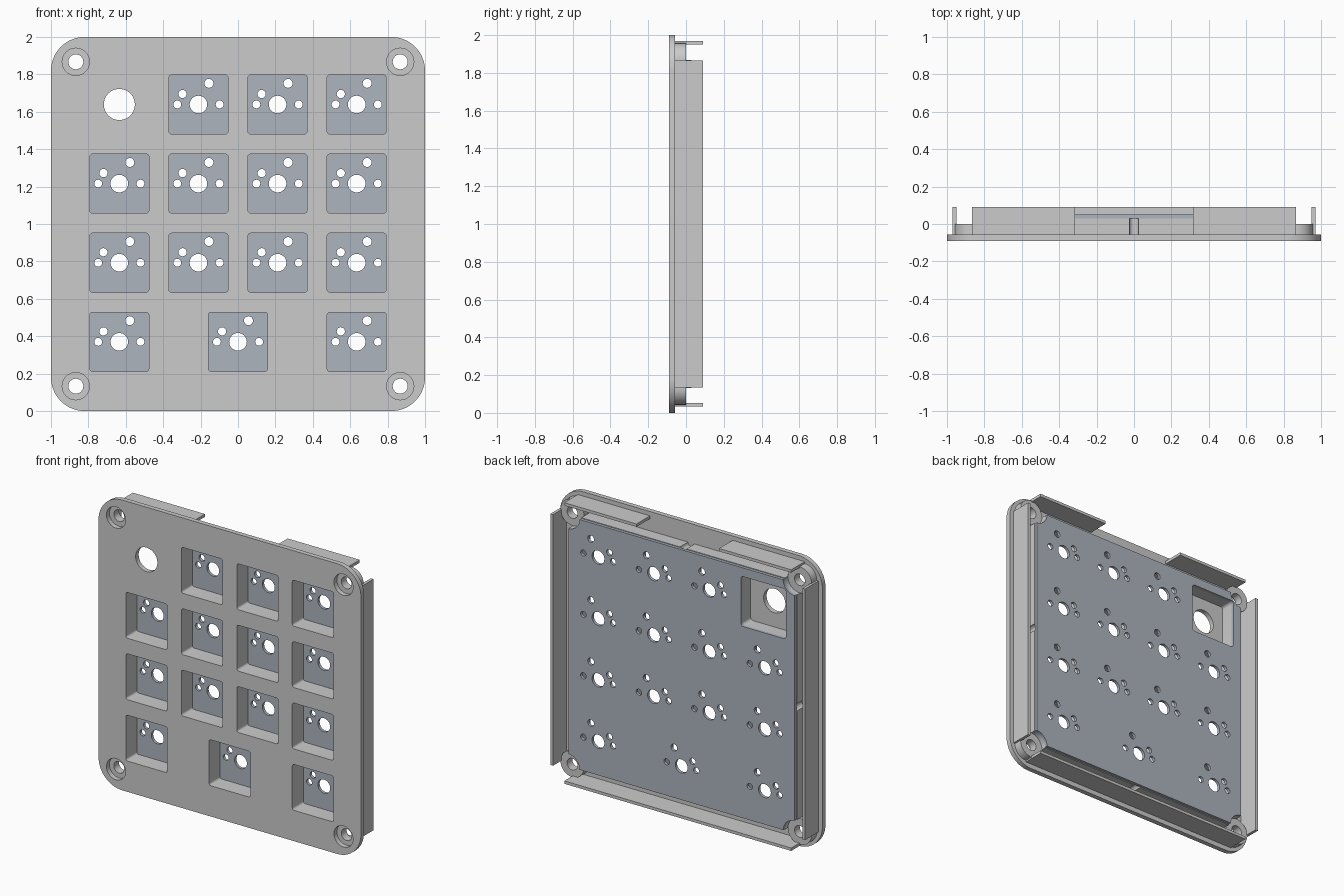
import bpy, bmesh
from math import sin, cos, pi, radians

if "Cube" in bpy.data.objects:
    bpy.data.objects.remove(bpy.data.objects["Cube"])

PITCH = 0.423
ROWS = [0.37 + PITCH * i for i in range(4)]
COLS = [PITCH * (i - 1.5) for i in range(4)]
KEYS = [(x, z) for z in ROWS[1:] for x in COLS if not (z == ROWS[3] and x == COLS[0])]
KEYS += [(COLS[0], ROWS[0]), (0, ROWS[0]), (COLS[3], ROWS[0])]
SCREW = 0.867


def arc(x, z, r, a0, a1, n):
    return [(x + r * cos(radians(a0 + (a1 - a0) * i / n)),
             z + r * sin(radians(a0 + (a1 - a0) * i / n))) for i in range(n + 1)]


def circle(x, z, r, n=32):
    return arc(x, z, r, 0, 360, n)[:-1]


def rounded(x, z, hx, hz, r, n=4):
    pts = []
    for k, (sx, sz) in enumerate([(1, 1), (-1, 1), (-1, -1), (1, -1)]):
        pts += arc(x + sx * (hx - r), z + sz * (hz - r), r, k * 90, k * 90 + 90, n)
    return pts


def bitten_square(c, bite, groove=0):
    """Square with round bites at the corners and an optional groove mid-side."""
    quarter = arc(SCREW, SCREW, bite, 270, 180, 12)
    quarter[0], quarter[-1] = (c, quarter[0][1]), (quarter[-1][0], c)
    if groove:
        quarter += arc(0, c, groove, 360, 180, 10)
    pts = []
    for k in range(4):
        s, t = round(sin(k * pi / 2)), round(cos(k * pi / 2))
        pts += [(x * t - z * s, x * s + z * t + 1) for x, z in quarter]
    return pts


def slab(name, outlines, y0, y1, mat=None):
    """Filled outlines (first is outside, rest are holes) extruded from y0 to y1."""
    cu = bpy.data.curves.new(name, 'CURVE')
    cu.dimensions, cu.fill_mode, cu.extrude = '2D', 'BOTH', (y1 - y0) / 2
    for pts in outlines:
        sp = cu.splines.new('POLY')
        sp.points.add(len(pts) - 1)
        for p, (x, z) in zip(sp.points, pts):
            p.co = (x, z, 0, 1)
        sp.use_cyclic_u = True
    ob = bpy.data.objects.new(name, cu)
    bpy.context.collection.objects.link(ob)
    ob.rotation_euler.x = pi / 2
    ob.location.y = (y0 + y1) / 2
    bpy.ops.object.select_all(action='DESELECT')
    ob.select_set(True)
    bpy.context.view_layer.objects.active = ob
    bpy.ops.object.convert(target='MESH')
    ob = bpy.context.object
    bm = bmesh.new()
    bm.from_mesh(ob.data)
    bmesh.ops.remove_doubles(bm, verts=bm.verts, dist=1e-5)
    bmesh.ops.recalc_face_normals(bm, faces=bm.faces)
    bm.to_mesh(ob.data)
    bm.free()
    bpy.ops.object.shade_smooth_by_angle(angle=radians(30))
    if mat:
        ob.data.materials.clear()
        ob.data.materials.append(mat)
    return ob


def box_outline(x0, x1, z0, z1):
    return [(x0, z0), (x1, z0), (x1, z1), (x0, z1)]


board_mat = bpy.data.materials.new("board_blue_grey")
board_mat.diffuse_color = (0.42, 0.46, 0.52, 1)
board_mat.use_nodes = True
board_mat.node_tree.nodes["Principled BSDF"].inputs["Base Color"].default_value = board_mat.diffuse_color

corners = [(sx * SCREW, 1 + sz * SCREW) for sx in (-1, 1) for sz in (-1, 1)]
key_windows = [rounded(x, z, 0.158, 0.158, 0.015) for x, z in KEYS]
knob_pocket = rounded(-0.625, 1.63, 0.172, 0.172, 0.02)

# Front plate with key windows, knob hole and screw recesses
slab("front_plate",
     [rounded(0, 1, 1, 1, 0.18, 16), circle(COLS[0], ROWS[3], 0.083, 48)]
     + key_windows + [circle(x, z, 0.073) for x, z in corners], -0.09, -0.057)

# Thick core behind the plate, carrying the key wells
slab("key_well_core", [bitten_square(0.867, 0.092, 0.025), knob_pocket] + key_windows,
     -0.057, 0.03)

# Circuit board with switch holes
holes = []
for x, z in KEYS:
    for dx, dz, r, n in [(0, 0, 0.047, 32), (-0.113, 0, 0.021, 20), (0.113, 0, 0.021, 20),
                         (-0.085, 0.056, 0.022, 20), (0.056, 0.113, 0.024, 20)]:
        holes.append(circle(x + dx, z + dz, r, n))
slab("circuit_board", [bitten_square(0.862, 0.092), knob_pocket] + holes,
     0.03, 0.05, board_mat)

# Screw bosses
for i, (x, z) in enumerate(corners):
    slab(f"screw_boss_{i + 1}", [circle(x, z, 0.09), circle(x, z, 0.04)], -0.057, 0)

# Thin rim walls: full on the sides and bottom, split at the top
for name, b in [("left_wall", (-0.97, -0.95, 0.135, 1.865)),
                ("right_wall", (0.95, 0.97, 0.135, 1.865)),
                ("bottom_wall", (-0.865, 0.865, 0.033, 0.053)),
                ("top_wall_left", (-0.865, -0.315, 1.95, 1.97)),
                ("top_wall_right", (0.315, 0.865, 1.95, 1.97))]:
    slab(name, [box_outline(*b)], -0.057, 0.09)
